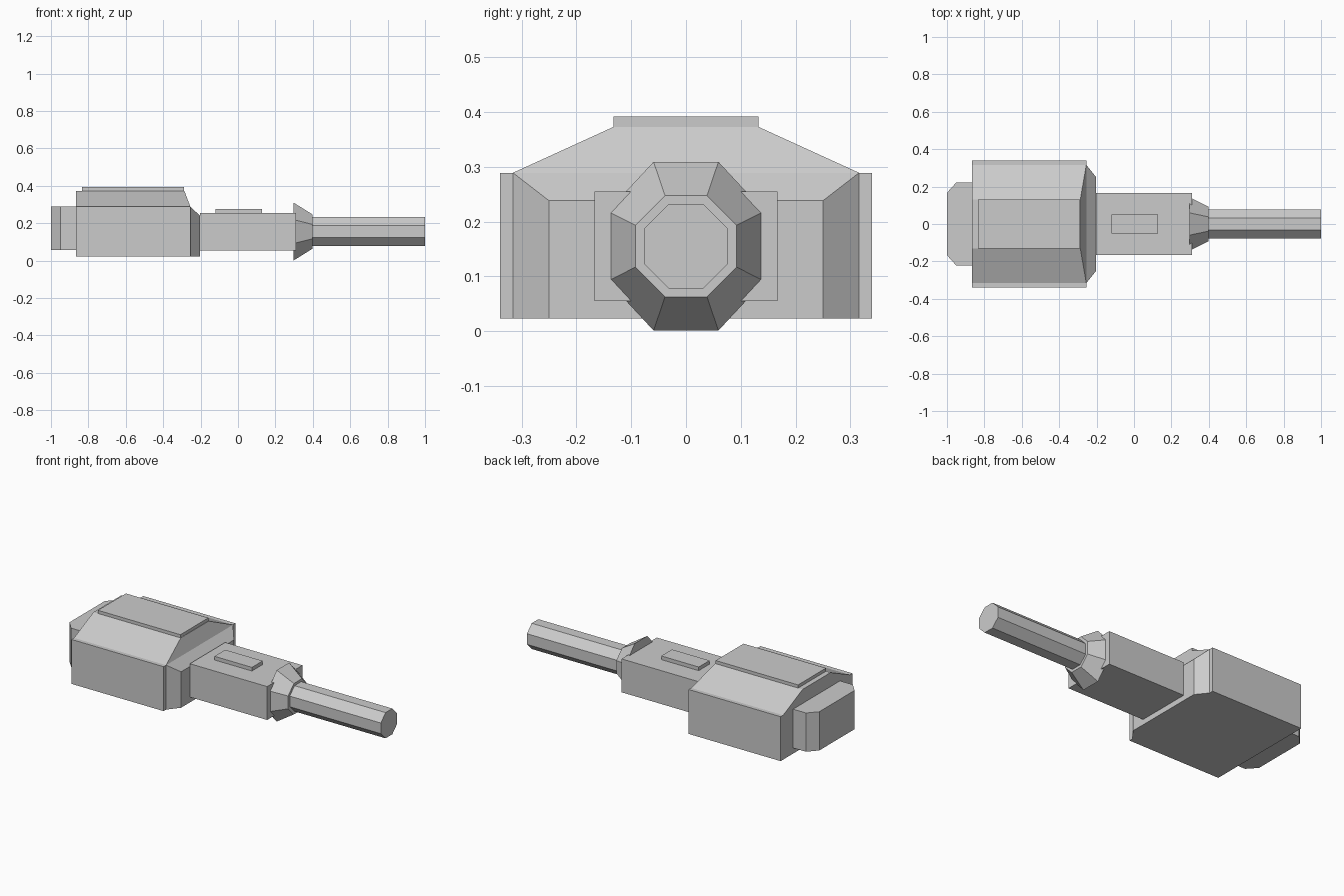
import bpy
import bmesh
import math

if "Cube" in bpy.data.objects:
    bpy.data.objects.remove(bpy.data.objects["Cube"])

grey = bpy.data.materials.new("light_grey")
grey.diffuse_color = (0.6, 0.6, 0.6, 1)
grey.use_nodes = True
grey.node_tree.nodes["Principled BSDF"].inputs["Base Color"].default_value = grey.diffuse_color


def loft(name, rings):
    """Skin matching rings of points and cap both ends."""
    bm = bmesh.new()
    loops = [[bm.verts.new(p) for p in ring] for ring in rings]
    n = len(loops[0])
    for a, b in zip(loops, loops[1:]):
        for i in range(n):
            j = (i + 1) % n
            bm.faces.new((a[i], a[j], b[j], b[i]))
    bm.faces.new(loops[0][::-1])
    bm.faces.new(loops[-1])
    bmesh.ops.recalc_face_normals(bm, faces=bm.faces[:])
    mesh = bpy.data.meshes.new(name)
    bm.to_mesh(mesh)
    bm.free()
    mesh.materials.append(grey)
    obj = bpy.data.objects.new(name, mesh)
    bpy.context.collection.objects.link(obj)
    return obj


def rect_x(x, w, z0, z1):
    """Rectangle across the long axis, half width w."""
    return [(x, -w, z0), (x, w, z0), (x, w, z1), (x, -w, z1)]


def rect_z(z, x0, x1, w):
    """Horizontal rectangle, half width w."""
    return [(x0, -w, z), (x1, -w, z), (x1, w, z), (x0, w, z)]


def octagon(x, ry, rz, zc=0.155):
    """Octagon across the long axis, ry and rz to its flats."""
    k = 1 / math.cos(math.pi / 8)
    angles = [math.pi / 8 + i * math.pi / 4 for i in range(8)]
    return [(x, ry * k * math.cos(a), zc + rz * k * math.sin(a)) for a in angles]


# Main housing with tapered nose, sloped roof and top plate
loft("housing", [rect_x(-0.865, 0.34, 0.023, 0.289), rect_x(-0.255, 0.34, 0.023, 0.289)])
loft("housing_nose", [rect_x(-0.255, 0.316, 0.023, 0.289), rect_x(-0.202, 0.25, 0.023, 0.238)])
loft("roof", [rect_z(0.289, -0.865, -0.255, 0.316), rect_z(0.373, -0.865, -0.287, 0.132)])
loft("roof_plate", [rect_z(0.373, -0.835, -0.289, 0.132), rect_z(0.392, -0.835, -0.289, 0.132)])

# Rear block with chamfered end corners
loft("rear_block", [rect_x(-1.0, 0.167, 0.057, 0.289), rect_x(-0.95, 0.222, 0.057, 0.289),
                    rect_x(-0.865, 0.222, 0.057, 0.289)])

# Neck with raised button
loft("neck", [rect_x(-0.202, 0.167, 0.055, 0.255), rect_x(0.31, 0.167, 0.055, 0.255)])
loft("button", [rect_z(0.255, -0.12, 0.128, 0.051), rect_z(0.277, -0.12, 0.128, 0.051)])

# Flared collar and barrel
loft("collar", [octagon(0.298, 0.143, 0.154), octagon(0.397, 0.0925, 0.0925)])
loft("barrel", [octagon(0.397, 0.077, 0.077), octagon(1.0, 0.077, 0.077)])
